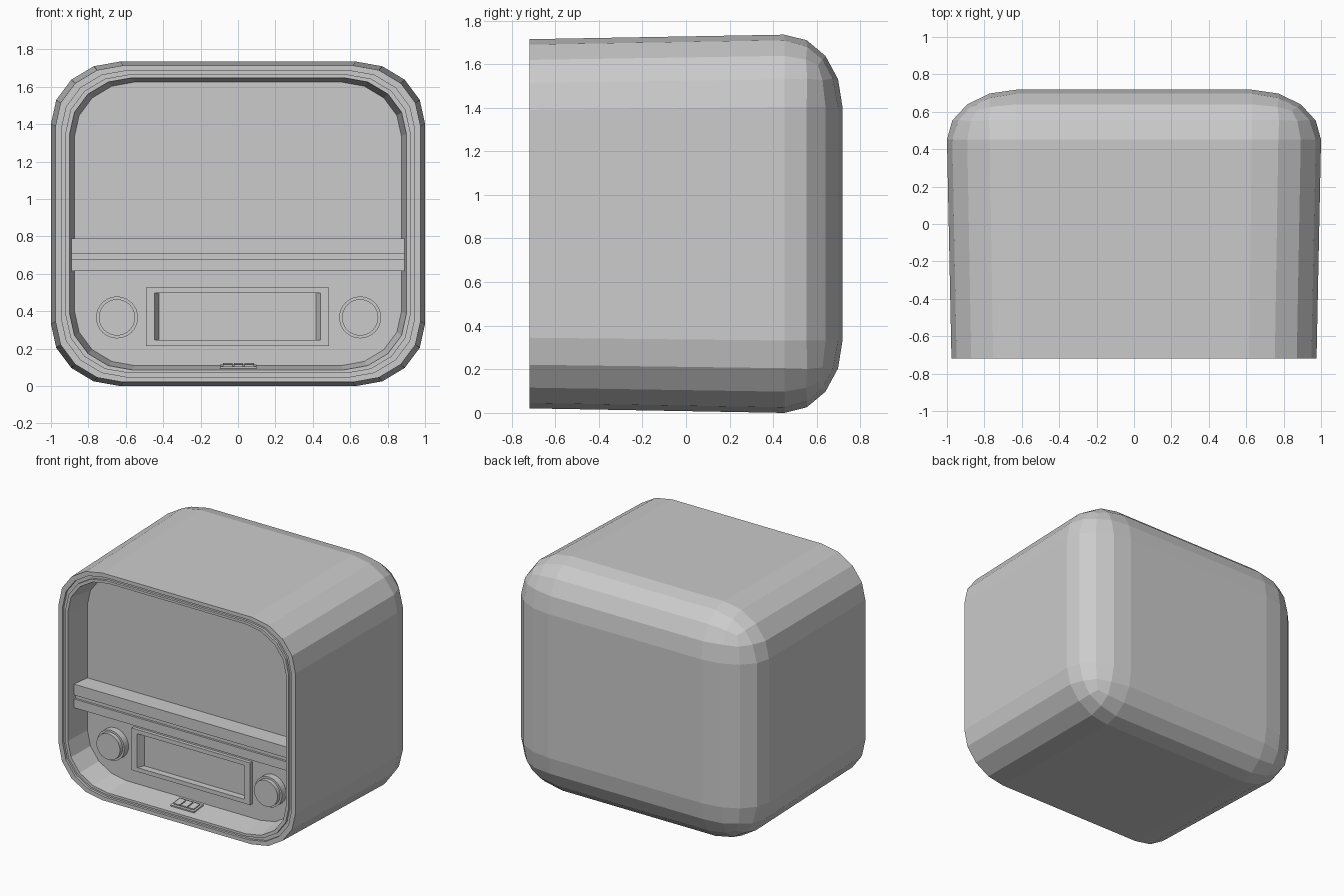
import bpy, bmesh
from math import radians
from mathutils import Matrix, Vector

old = bpy.data.objects.get("Cube")
if old:
    bpy.data.objects.remove(old, do_unlink=True)

grey = bpy.data.materials.new("plain_grey")
grey.use_nodes = True
grey.diffuse_color = (0.6, 0.6, 0.6, 1)
grey.node_tree.nodes["Principled BSDF"].inputs["Base Color"].default_value = (0.6, 0.6, 0.6, 1)

FRONT, PANEL, MID = -0.718, -0.525, 0.8675


def finish(name, bm):
    bmesh.ops.recalc_face_normals(bm, faces=bm.faces[:])
    mesh = bpy.data.meshes.new(name)
    bm.to_mesh(mesh)
    bm.free()
    mesh.materials.append(grey)
    ob = bpy.data.objects.new(name, mesh)
    bpy.context.collection.objects.link(ob)


def add_box(bm, low, high):
    low, high = Vector(low), Vector(high)
    m = Matrix.Translation((low + high) / 2) @ Matrix.Diagonal((*(high - low), 1))
    bmesh.ops.create_cube(bm, size=1, matrix=m)


def new_verts(geom):
    return [g for g in geom if isinstance(g, bmesh.types.BMVert)]


def extend_rim(bm, edges, scale, y):
    """Extrude a rim loop to a new depth, scaled about the body's middle."""
    geom = bmesh.ops.extrude_edge_only(bm, edges=edges)["geom"]
    for v in new_verts(geom):
        v.co = (v.co.x * scale, y, MID + (v.co.z - MID) * scale)
    return [g for g in geom if isinstance(g, bmesh.types.BMEdge)]


# Body: rounded box, cut open at the front
radius = Vector((0.37, 0.267, 0.332))
half = Vector((1, -FRONT, MID))
bm = bmesh.new()
hx, hy, hz = (half[i] / radius[i] for i in range(3))
add_box(bm, (-hx, -hy - 3, -hz), (hx, hy, hz))
bmesh.ops.bevel(bm, geom=bm.edges[:], offset=1, offset_type='OFFSET',
                segments=4, profile=0.5, affect='EDGES')
for v in bm.verts:
    v.co = Vector((v.co.x * radius.x, v.co.y * radius.y, v.co.z * radius.z + MID))
bmesh.ops.bisect_plane(bm, geom=bm.verts[:] + bm.edges[:] + bm.faces[:],
                       plane_co=(0, FRONT, 0), plane_no=(0, 1, 0), clear_inner=True)
# Slight taper towards the front
width = 0.976
for v in bm.verts:
    if v.co.y < 0:
        v.co.x *= width
        v.co.z = MID + (v.co.z - MID) * width
# Grooved rim, sloping inner wall and back panel
rim = [e for e in bm.edges if e.is_boundary]
for new_width, y in ((0.944, FRONT), (0.944, -0.7), (0.921, -0.7),
                     (0.921, FRONT), (0.90, FRONT), (0.874, PANEL)):
    rim = extend_rim(bm, rim, new_width / width, y)
    width = new_width
panel = bmesh.ops.contextual_create(bm, geom=rim)["faces"]
# Opening in the panel behind the display
for co, no in (((0.46, 0, 0), (1, 0, 0)), ((-0.46, 0, 0), (1, 0, 0)),
               ((0, 0, 0.51), (0, 0, 1)), ((0, 0, 0.23), (0, 0, 1))):
    panel = [f for f in bm.faces
             if all(abs(v.co.y - PANEL) < 1e-4 for v in f.verts)]
    edges = {e for f in panel for e in f.edges}
    verts = {v for f in panel for v in f.verts}
    bmesh.ops.bisect_plane(bm, geom=[*verts, *edges, *panel], plane_co=co, plane_no=no)
centre = Vector((0, PANEL, 0.37))
hole = [f for f in bm.faces if (f.calc_center_bounds() - centre).length < 0.01]
bmesh.ops.delete(bm, geom=hole, context='FACES')
finish("body", bm)

# Cross bar with a groove along its front
bm = bmesh.new()
profile = [(PANEL + 0.01, 0.614), (-0.66, 0.614), (-0.66, 0.68), (-0.645, 0.68),
           (-0.645, 0.709), (-0.66, 0.709), (-0.66, 0.79), (PANEL + 0.01, 0.79)]
face = bm.faces.new([bm.verts.new((-0.89, y, z)) for y, z in profile])
ext = bmesh.ops.extrude_face_region(bm, geom=[face])["geom"]
bmesh.ops.translate(bm, vec=(1.78, 0, 0), verts=new_verts(ext))
finish("cross_bar", bm)

# Display frame with a sloping recess
bm = bmesh.new()
add_box(bm, (-0.492, -0.55, 0.214), (0.486, -0.49, 0.528))
front = min(bm.faces, key=lambda f: f.calc_center_median().y)
bmesh.ops.inset_region(bm, faces=[front], thickness=0.031, use_even_offset=True)
for v in front.verts:
    v.co.x *= 0.443 / 0.458
ext = bmesh.ops.extrude_face_region(bm, geom=[front])["geom"]
bmesh.ops.delete(bm, geom=[front], context='FACES_ONLY')
for v in new_verts(ext):
    v.co.x *= 0.42 / 0.443
    v.co.y = -0.5
finish("display_frame", bm)

# Two stepped knobs
for side, x in (("left", 0.653), ("right", -0.647)):
    bm = bmesh.new()
    for r, near, far in ((0.112, PANEL + 0.01, -0.575), (0.097, -0.57, -0.605)):
        m = (Matrix.Translation((x, (near + far) / 2, 0.367))
             @ Matrix.Rotation(radians(90), 4, 'X'))
        bmesh.ops.create_cone(bm, cap_ends=True, segments=32, radius1=r,
                              radius2=r, depth=near - far, matrix=m)
    finish(side + "_knob", bm)

# Small button strip lying on the sloping inner floor
bm = bmesh.new()
add_box(bm, (-0.095, -0.055, -0.01), (0.1, 0.055, 0.009))
for i in range(3):
    x = -0.08 + i * 0.058
    add_box(bm, (x, -0.038, 0), (x + 0.05, 0.038, 0.018))
bmesh.ops.transform(bm, verts=bm.verts[:], matrix=Matrix.Translation((0, -0.605, 0.101))
                    @ Matrix.Rotation(radians(6.7), 4, 'X'))
finish("button_strip", bm)
